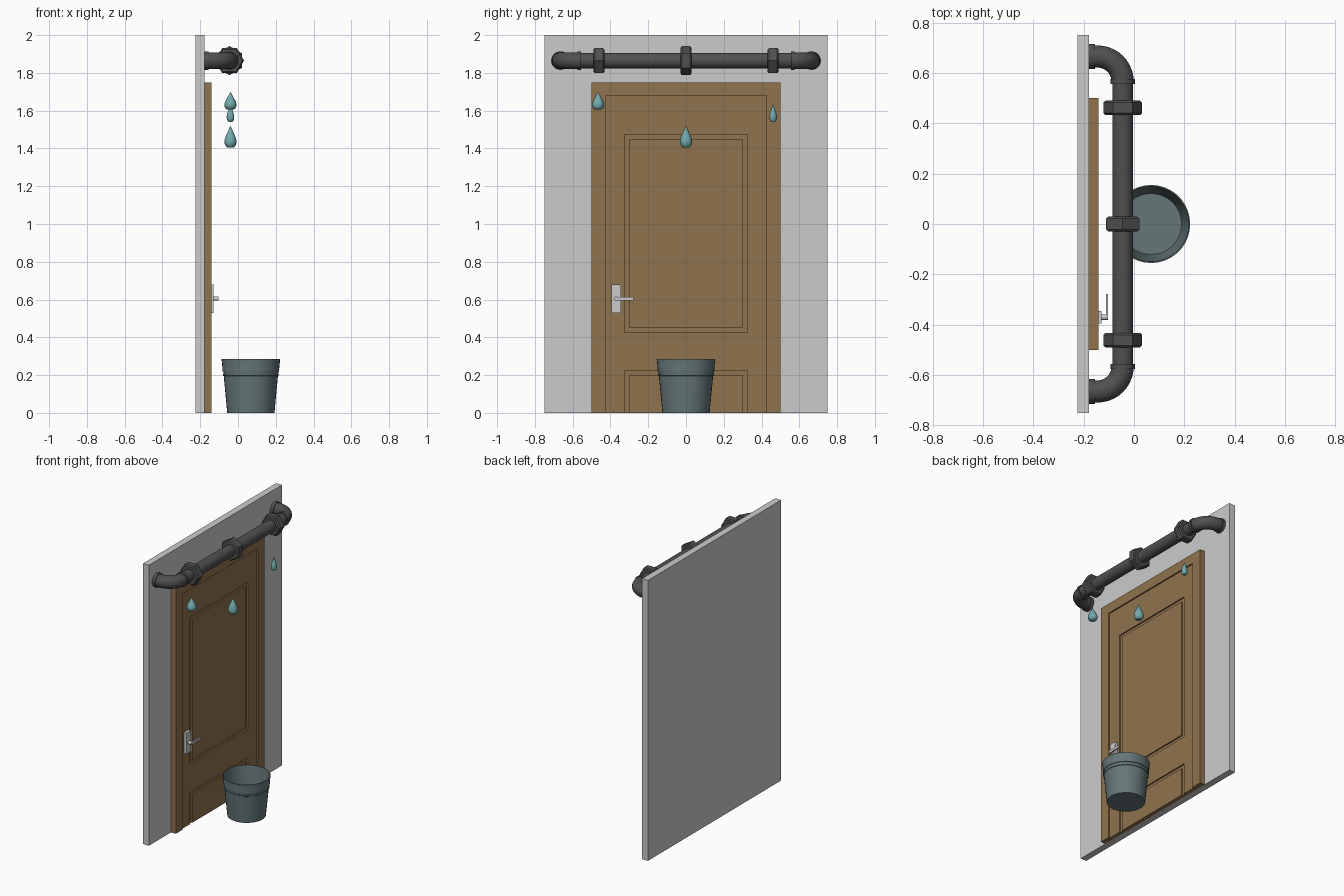
import bpy, bmesh, math
from mathutils import Vector, Matrix

if "Cube" in bpy.data.objects:
    bpy.data.objects.remove(bpy.data.objects["Cube"])


def material(name, rgb):
    m = bpy.data.materials.new(name)
    m.diffuse_color = (*rgb, 1)
    m.use_nodes = True
    m.node_tree.nodes["Principled BSDF"].inputs["Base Color"].default_value = m.diffuse_color
    return m


WOOD = material("wood", (0.28, 0.17, 0.075))
IRON = material("iron", (0.08, 0.08, 0.08))
TIN = material("tin", (0.13, 0.18, 0.185))
WATER = material("water", (0.17, 0.4, 0.42))


def make(name, bm, mat=None, smooth=False):
    bmesh.ops.recalc_face_normals(bm, faces=bm.faces)
    me = bpy.data.meshes.new(name)
    bm.to_mesh(me)
    bm.free()
    ob = bpy.data.objects.new(name, me)
    bpy.context.collection.objects.link(ob)
    if mat:
        me.materials.append(mat)
    if smooth:
        bpy.ops.object.select_all(action='DESELECT')
        ob.select_set(True)
        bpy.context.view_layer.objects.active = ob
        bpy.ops.object.shade_smooth_by_angle(angle=math.radians(35))
    return ob


def box(name, lo, hi, mat=None):
    bm = bmesh.new()
    bmesh.ops.create_cube(bm, size=1)
    lo, hi = Vector(lo), Vector(hi)
    for v in bm.verts:
        v.co = (lo + hi) / 2 + v.co * (hi - lo)
    return make(name, bm, mat)


def lathe(name, profile, pos, mat=None, axis='Z', n=32, turn=0.0, smooth=True):
    """Revolve (radius, height) points about an axis; radius 0 closes at a pole."""
    bm = bmesh.new()
    rings = []
    for r, h in profile:
        count = 1 if r == 0 else n
        rings.append([bm.verts.new((r * math.cos(turn + i * math.tau / n),
                                    r * math.sin(turn + i * math.tau / n), h))
                      for i in range(count)])
    for a, b in zip(rings, rings[1:]):
        for i in range(n):
            j = (i + 1) % n
            quad = [a[i % len(a)], a[j % len(a)], b[j % len(b)], b[i % len(b)]]
            bm.faces.new(list(dict.fromkeys(quad)))
    rot = {'Z': Matrix(), 'Y': Matrix.Rotation(-math.pi / 2, 4, 'X'),
           'X': Matrix.Rotation(math.pi / 2, 4, 'Y')}[axis]
    bm.transform(Matrix.Translation(pos) @ rot)
    return make(name, bm, mat, smooth)


def cylinder(name, pos, r, h, axis, mat=None, n=32):
    return lathe(name, [(0, -h / 2), (r, -h / 2), (r, h / 2), (0, h / 2)], pos, mat, axis, n)


# wall and door slab
box("wall", (-0.225, -0.75, 0), (-0.178, 0.75, 2))
door = box("door", (-0.178, -0.5, 0), (-0.14, 0.5, 1.75), WOOD)

# recesses: inside the casing, then the two panel fields
recesses = [(-0.15, 0.425, -0.1, 1.68), (-0.16, 0.325, 0.425, 1.475), (-0.16, 0.325, -0.15, 0.225)]
for x, w, z0, z1 in recesses:
    cutter = box("door_cutter", (x, -w, z0), (-0.1, w, z1))
    cutter.hide_render = True
    cutter.hide_set(True)
    mod = door.modifiers.new("recess", 'BOOLEAN')
    mod.operation = 'DIFFERENCE'
    mod.solver = 'EXACT'
    mod.object = cutter

# raised panels
box("upper_panel", (-0.163, -0.3, 0.45), (-0.15, 0.3, 1.45), WOOD)
box("lower_panel", (-0.163, -0.3, 0), (-0.15, 0.3, 0.2), WOOD)

# door handle
box("handle_plate", (-0.152, -0.395, 0.53), (-0.13, -0.345, 0.68))
cylinder("handle_stub", (-0.119, -0.37, 0.605), 0.011, 0.03, 'X', n=16)
box("handle_lever", (-0.112, -0.375, 0.596), (-0.103, -0.278, 0.614))

# overhead pipe
PX, PZ = -0.045, 1.865
cylinder("pipe", (PX, 0, PZ), 0.041, 1.15, 'Y', IRON)
for side, s in (("left", -1), ("right", 1)):
    # swept elbow into the wall
    bm = bmesh.new()
    R, n, rings = 0.1, 32, []
    path = [(Vector((PX - R + R * math.cos(a), s * (0.565 + R * math.sin(a)), PZ)),
             Vector((math.cos(a), s * math.sin(a), 0)))
            for a in [k * math.pi / 20 for k in range(11)]]
    path.append((Vector((-0.18, s * (0.565 + R), PZ)), Vector((0, s, 0))))
    for c, d in path:
        rings.append([bm.verts.new(c + 0.044 * (d * math.cos(i * math.tau / n)
                                   + Vector((0, 0, math.sin(i * math.tau / n)))))
                      for i in range(n)])
    for a, b in zip(rings, rings[1:]):
        for i in range(n):
            bm.faces.new((a[i], a[(i + 1) % n], b[(i + 1) % n], b[i]))
    bm.faces.new(rings[0])
    bm.faces.new(rings[-1])
    make(side + "_elbow", bm, IRON, True)
    cylinder(side + "_elbow_collar", (PX, s * 0.565, PZ), 0.049, 0.02, 'Y', IRON)
    cylinder(side + "_wall_collar", (-0.167, s * 0.665, PZ), 0.049, 0.024, 'X', IRON)

# hexagonal coupling nuts
nut = [(0, -0.029), (0.068, -0.029), (0.077, -0.021), (0.077, 0.021), (0.068, 0.029), (0, 0.029)]
for name, y, turn in (("left_nut", -0.461, 0), ("middle_nut", 0, math.pi / 6), ("right_nut", 0.461, 0)):
    lathe(name, nut, (PX, y, PZ), IRON, 'Y', 6, turn, smooth=False)

# falling drops
drop = [(0, 0), (0.55, 0.01), (0.8, 0.07), (0.97, 0.18), (1, 0.3), (0.9, 0.43),
        (0.68, 0.58), (0.42, 0.74), (0.18, 0.9), (0, 1)]
for name, y, z, r, h in (("left_drop", -0.465, 1.605, 0.032, 0.095),
                         ("middle_drop", 0, 1.405, 0.032, 0.115),
                         ("right_drop", 0.461, 1.54, 0.02, 0.095)):
    lathe(name, [(a * r, b * h) for a, b in drop], (-0.04, y, z), WATER, n=24)

# open bucket with two ridges
bucket = [(0, 0), (0.125, 0), (0.1435, 0.195), (0.147, 0.197), (0.148, 0.205), (0.1445, 0.207),
          (0.146, 0.218), (0.1495, 0.22), (0.1505, 0.228), (0.15, 0.235),
          (0.155, 0.285), (0.15, 0.285), (0.121, 0.006), (0, 0.006)]
lathe("bucket", bucket, (0.068, 0, 0), TIN, n=36)
